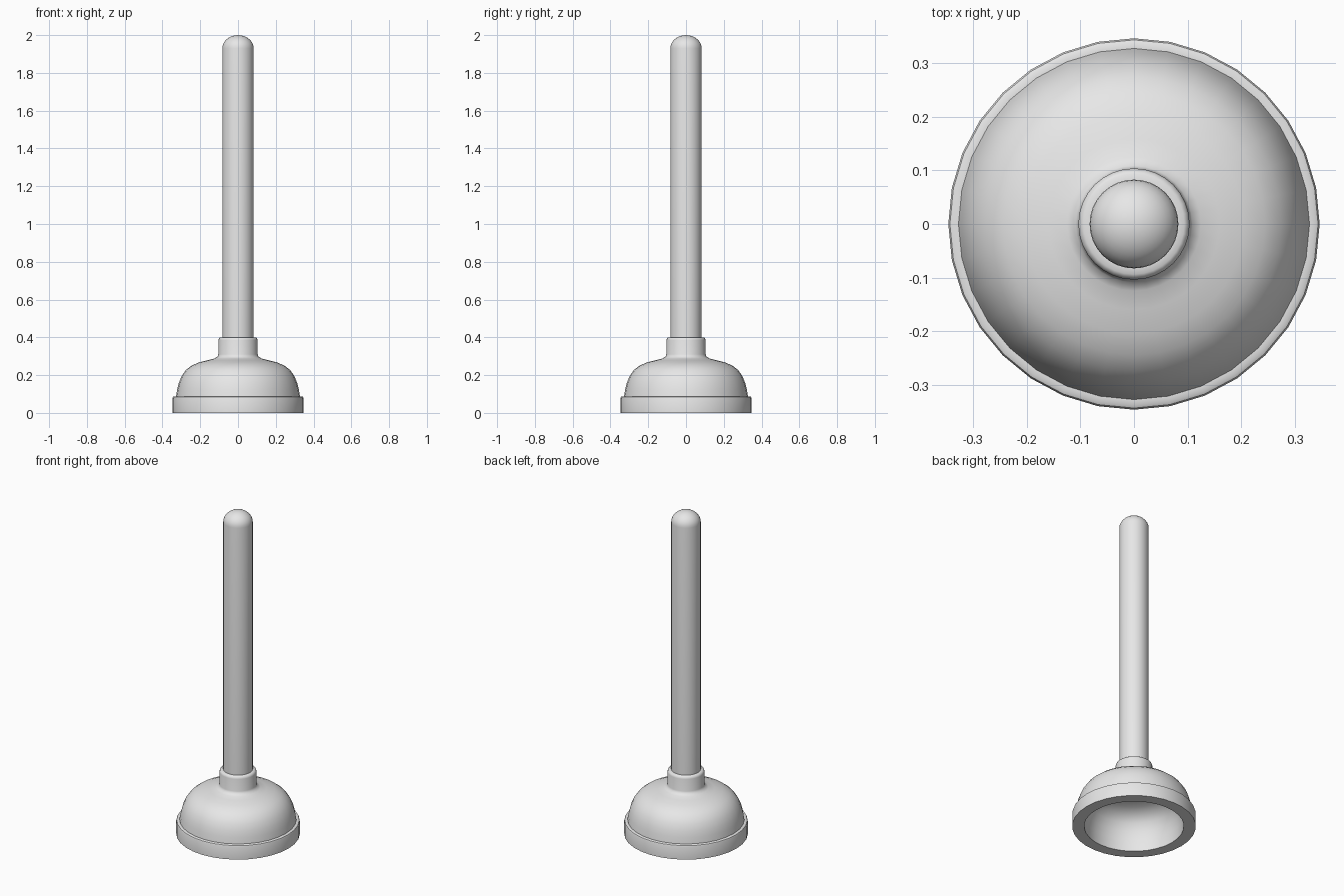
import bpy
import bmesh
from math import radians, sin, cos, tau
from mathutils import Matrix

SIDES = 32

old = bpy.data.objects.get("Cube")
if old:
    bpy.data.objects.remove(old, do_unlink=True)

grey = bpy.data.materials.new("light grey")
grey.use_nodes = True
grey.diffuse_color = (0.8, 0.8, 0.8, 1)
grey.node_tree.nodes["Principled BSDF"].inputs["Base Color"].default_value = grey.diffuse_color


def lathe(name, profile, closed=False):
    """Revolve a profile of (radius, height) points around the z axis."""
    bm = bmesh.new()
    verts = [bm.verts.new((r, 0, z)) for r, z in profile]
    edges = [bm.edges.new(pair) for pair in zip(verts, verts[1:])]
    if closed:
        edges.append(bm.edges.new((verts[-1], verts[0])))
    bmesh.ops.spin(bm, geom=verts + edges, cent=(0, 0, 0), axis=(0, 0, 1),
                   angle=tau, steps=SIDES, use_merge=False)
    bmesh.ops.remove_doubles(bm, verts=bm.verts, dist=0.0005)
    bmesh.ops.recalc_face_normals(bm, faces=bm.faces)
    mesh = bpy.data.meshes.new(name)
    bm.to_mesh(mesh)
    bm.free()
    mesh.materials.append(grey)
    obj = bpy.data.objects.new(name, mesh)
    bpy.context.collection.objects.link(obj)
    bpy.ops.object.select_all(action="DESELECT")
    obj.select_set(True)
    bpy.context.view_layer.objects.active = obj
    bpy.ops.object.shade_smooth_by_angle(angle=radians(40))
    return obj


# Rubber cup: outer rim and dome, collar, then the hollow inside
rim = [(0.28, 0), (0.347, 0), (0.347, 0.078), (0.344, 0.085), (0.338, 0.088), (0.328, 0.088)]
dome = [(0.322, 0.125), (0.313, 0.16), (0.298, 0.196), (0.275, 0.228), (0.245, 0.251),
        (0.205, 0.268), (0.16, 0.279), (0.125, 0.288), (0.109, 0.297), (0.104, 0.31)]
collar = [(0.104, 0.385), (0.101, 0.395), (0.094, 0.4), (0.08, 0.4)]
hollow = [(0, 0.235), (0.1, 0.233), (0.17, 0.223), (0.22, 0.2), (0.25, 0.165),
          (0.268, 0.12), (0.278, 0.07), (0.28, 0)]
lathe("rubber_cup", rim + dome + collar + [(0.08, 0.26), (0, 0.26)] + hollow)

# Handle: straight shaft with a rounded end
cap = [(0.083 * cos(a), 1.93 + 0.07 * sin(a)) for a in (tau / 4 * i / 8 for i in range(9))]
lathe("handle", [(0, 0.26), (0.083, 0.26)] + cap)
